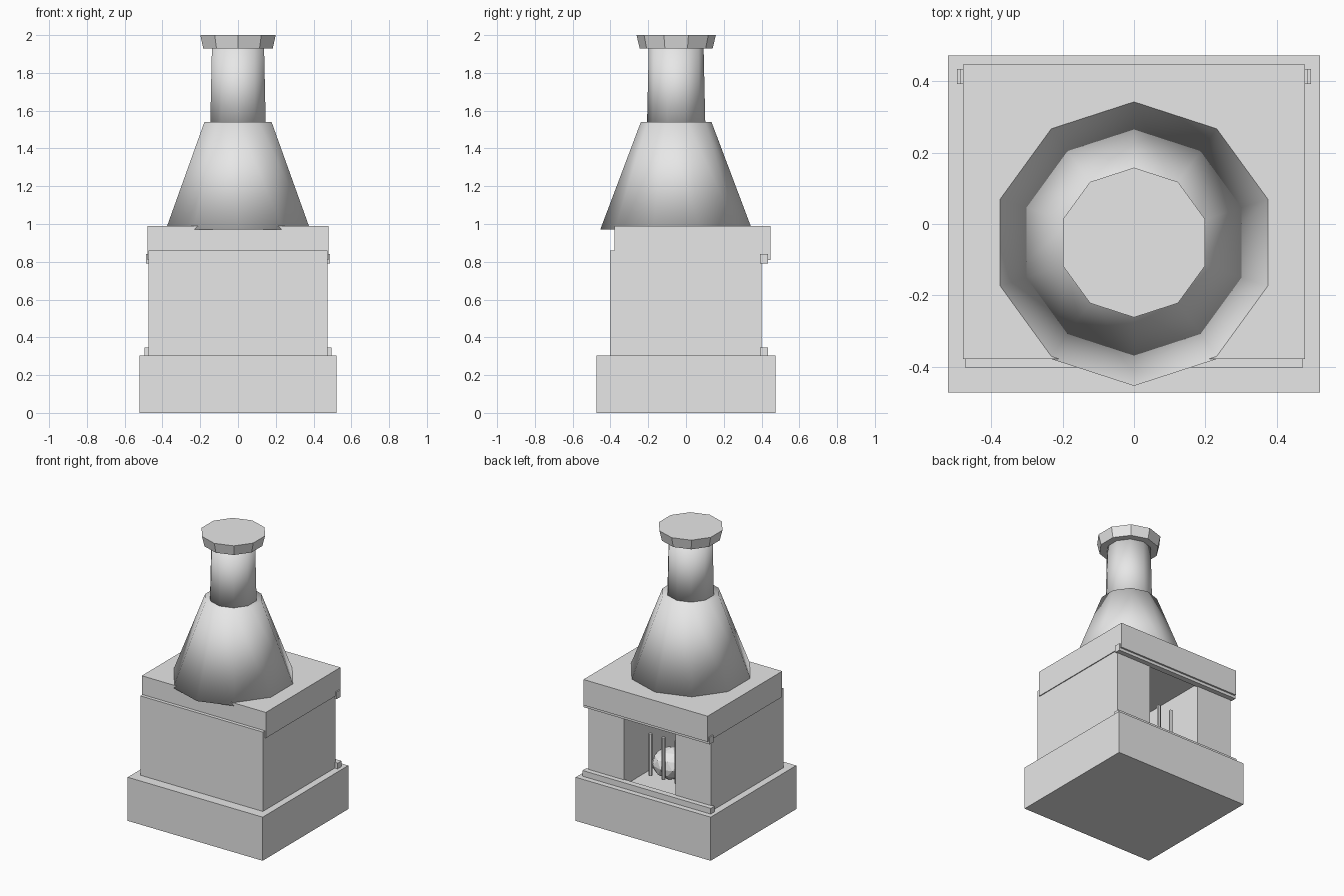
import bpy
import bmesh
from mathutils import Matrix, Vector

old = bpy.data.objects.get("Cube")
if old:
    bpy.data.objects.remove(old, do_unlink=True)

stone = bpy.data.materials.new("light_grey_stone")
stone.use_nodes = True
stone.diffuse_color = (0.8, 0.8, 0.8, 1)
stone.node_tree.nodes["Principled BSDF"].inputs["Base Color"].default_value = (0.8, 0.8, 0.8, 1)

FLUE_Y = -0.052  # centre line of hood and chimney


def finish(name, bm, smooth=False):
    bmesh.ops.recalc_face_normals(bm, faces=bm.faces)
    mesh = bpy.data.meshes.new(name)
    for face in bm.faces:
        face.smooth = smooth
    bm.to_mesh(mesh)
    bm.free()
    mesh.materials.append(stone)
    obj = bpy.data.objects.new(name, mesh)
    bpy.context.scene.collection.objects.link(obj)
    return obj


def prism(name, outline, z0, z1):
    bm = bmesh.new()
    face = bm.faces.new([bm.verts.new((x, y, z0)) for x, y in outline])
    top = bmesh.ops.extrude_face_region(bm, geom=[face])["geom"]
    verts = [v for v in top if isinstance(v, bmesh.types.BMVert)]
    bmesh.ops.translate(bm, verts=verts, vec=(0, 0, z1 - z0))
    return finish(name, bm)


def block(name, half_x, y0, y1, z0, z1):
    return prism(name, [(-half_x, y0), (half_x, y0), (half_x, y1), (-half_x, y1)], z0, z1)


def tapered(name, x, y, r0, r1, z0, z1, sides=10, smooth=False):
    bm = bmesh.new()
    bmesh.ops.create_cone(bm, cap_ends=True, segments=sides, radius1=r0, radius2=r1,
                          depth=z1 - z0,
                          matrix=Matrix.Translation((x, y, (z0 + z1) / 2)))
    return finish(name, bm, smooth)


# Plinth, and walls wrapped round a firebox that opens at the back
block("base", 0.522, -0.473, 0.473, 0, 0.305)
half = [(0.2, -0.2), (0.2, 0.4), (0.474, 0.4), (0.474, -0.402)]
prism("firebox_walls", half + [(-x, y) for x, y in reversed(half)], 0.305, 0.86)
block("mantel_slab", 0.48, -0.378, 0.447, 0.81, 0.99)

# Trim rails across the opening
block("lower_rail", 0.496, 0.393, 0.435, 0.3, 0.345)
block("upper_rail", 0.488, 0.393, 0.435, 0.79, 0.84)

# Hood, chimney and cap
tapered("hood", 0, FLUE_Y, 0.402, 0.187, 0.97, 1.54, smooth=True)
tapered("chimney", 0, FLUE_Y, 0.155, 0.145, 1.5, 1.94, smooth=True)
tapered("chimney_cap", 0, FLUE_Y, 0.193, 0.21, 1.928, 2.0)

# Grate bars and the lump of fuel behind them
for i, x in enumerate((-0.1, 0, 0.1)):
    tapered(f"grate_bar_{i + 1}", x, 0.25, 0.012, 0.012, 0.345, 0.64, sides=6)

bm = bmesh.new()
bmesh.ops.create_icosphere(bm, subdivisions=2, radius=0.13,
                           matrix=Matrix.Translation(Vector((0.03, 0.11, 0.4))) @ Matrix.Diagonal((1, 1, 0.8, 1)))
finish("fuel_lump", bm)
